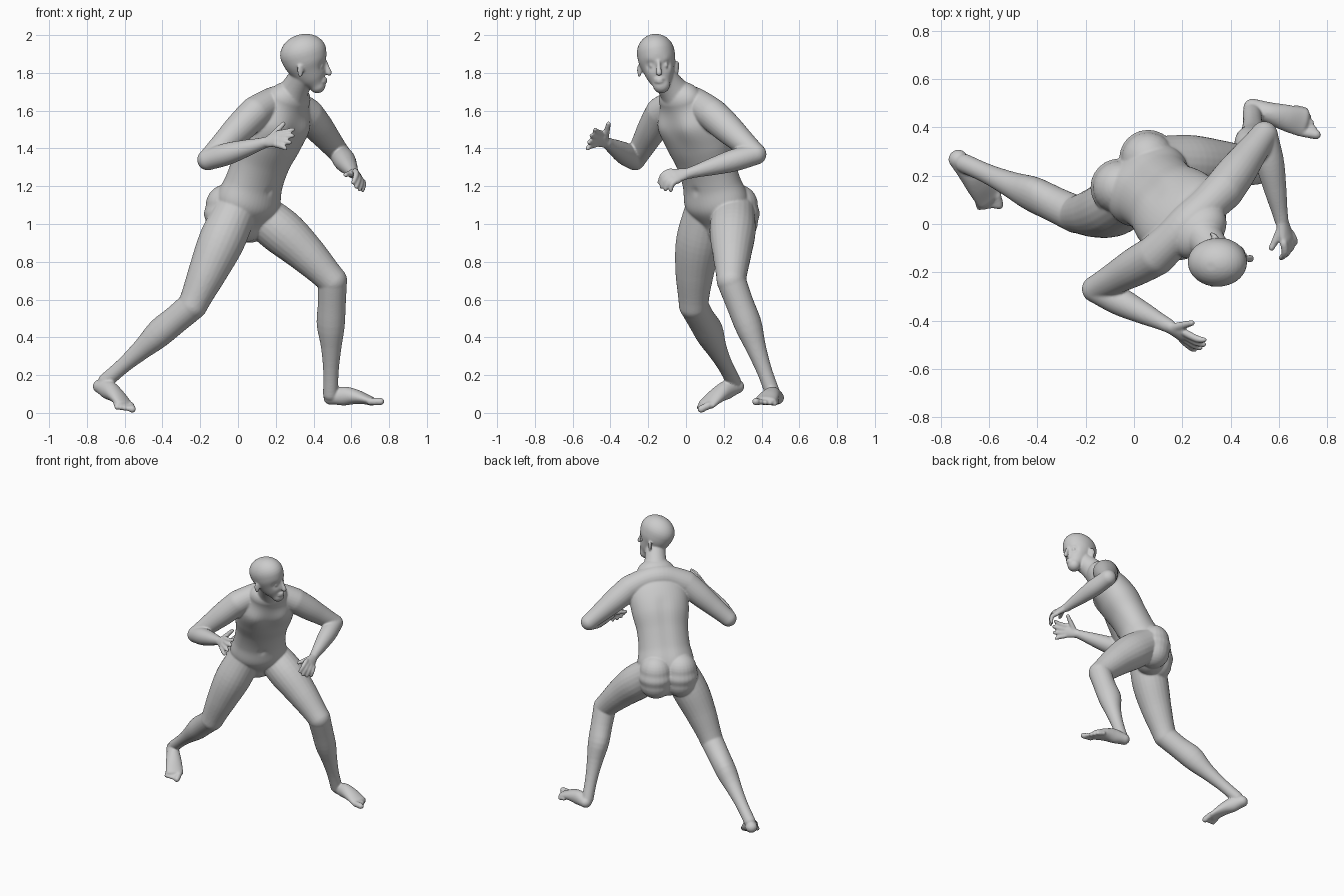
import bpy, bmesh, math
from mathutils import Vector as V

if "Cube" in bpy.data.objects:
    bpy.data.objects.remove(bpy.data.objects["Cube"])

LEFT, FRONT, UP = V((.7, .7, 0)), V((.7, -.7, 0)), V((0, 0, 1))
STILL = V((0, 0, 0))
bm = bmesh.new()


def along(values, t):
    """Smoothly sample an evenly spaced list of radii."""
    last = len(values) - 1
    i = min(int(t * last), last - 1)
    f = t * last - i
    start, end = values[i], values[i + 1]
    rise = end - start
    slope_in = (end - values[max(i - 1, 0)]) / 2
    slope_out = (values[min(i + 2, last)] - start) / 2
    return (start + f * slope_in + f * f * (3 * rise - 2 * slope_in - slope_out)
            + f ** 3 * (slope_in + slope_out - 2 * rise))


def loft(start, end, widths, depths=None, side=UP, bow=STILL, sides=24, steps=16):
    """Round-ended form from start to end, bowed sideways, with profiled radii."""
    start, end = V(start), V(end)
    depths = depths or widths
    dome = [math.pi / 2 * k / 8 for k in range(1, 8)]
    rings = []
    for i in range(steps + 1):
        t = i / steps
        centre = start.lerp(end, t) + bow * math.sin(math.pi * t)
        tangent = (end - start + bow * math.pi * math.cos(math.pi * t)).normalized()
        across = (side - tangent * side.dot(tangent)).normalized()
        through = tangent.cross(across)
        width, depth = along(widths, t), along(depths, t)
        angles = [0]
        if i == 0:
            angles = [-a for a in reversed(dome)] + angles
        if i == steps:
            angles += dome
        for tilt in angles:
            middle = centre + tangent * math.sin(tilt) * min(width, depth)
            ring = []
            for j in range(sides):
                turn = math.tau * j / sides
                offset = across * math.cos(turn) * width + through * math.sin(turn) * depth
                ring.append(bm.verts.new(middle + offset * math.cos(tilt)))
            rings.append(ring)
    for low, high in zip(rings, rings[1:]):
        for j in range(sides):
            k = (j + 1) % sides
            bm.faces.new((low[j], low[k], high[k], high[j]))
    bm.faces.new(reversed(rings[0]))
    bm.faces.new(rings[-1])
    return [vert for ring in rings for vert in ring]


def push(verts, centre, radius, move):
    """Soft sculpting dab."""
    for vert in verts:
        vert.co += move * math.exp(-((vert.co - centre).length / radius) ** 2)


def hand(wrist, index, little, index_tip, little_tip, thumb_tip, bow):
    """Palm, four curled fingers and a thumb."""
    wrist, index, little = V(wrist), V(index), V(little)
    index_tip, little_tip = V(index_tip), V(little_tip)
    middle = index.lerp(little, .5)
    span = little - index
    loft(wrist, middle, (.028, .037, .043), (.027, .022, .018), span)
    for i in range(4):
        base, tip = index.lerp(little, i / 3), index_tip.lerp(little_tip, i / 3)
        tip += (tip - base) * .2 * math.sin(math.pi * i / 3)
        loft(base, tip, (.016, .015, .012), side=span, bow=V(bow), sides=12)
    loft(wrist.lerp(index, .35), thumb_tip, (.02, .017, .013), side=span, sides=12)


def foot(heel, ball, big, little, big_tip, little_tip, side):
    """Wedge-shaped foot with five toes."""
    loft(heel, ball, (.04, .045, .055, .06), (.037, .05, .038, .024), V(side), UP * .016)
    for i in range(5):
        radius = .02 if i == 0 else .014
        loft(V(big).lerp(V(little), i / 4), V(big_tip).lerp(V(little_tip), i / 4),
             (radius, radius), sides=12)


def arm(shoulder, elbow, wrist):
    loft(shoulder, elbow, (.085, .08, .067, .056))
    loft(elbow, wrist, (.056, .059, .046, .03))


def leg(hip, knee, ankle, thigh_bow, calf):
    """Thigh and shin, with a calf swelling towards the back."""
    loft(hip, knee, (.115, .122, .102, .078), side=LEFT, bow=thigh_bow)
    shin = loft(knee, ankle, (.077, .073, .07, .053, .041, .04), side=LEFT)
    push(shin, V(knee).lerp(V(ankle), .35) + calf * 5, .09, calf)


# Torso with chest, spine groove, navel and buttocks
pelvis, nape = V((.02, .19, 1)), V((.27, -.03, 1.66))
torso = loft(pelvis, nape, (.13, .19, .175, .175, .195, .195, .13),
             (.1, .145, .13, .13, .14, .125, .095), LEFT, FRONT * -.03, 48, 48)
chest = pelvis.lerp(nape, .75) + FRONT * .1
for s in (-1, 1):
    push(torso, chest + LEFT * s * .1, .08, FRONT * .025)
    seat = pelvis + LEFT * s * .085 - FRONT * .03
    loft(seat + UP * .01, seat + UP * .1, (.11, .12, .11), side=LEFT)
push(torso, pelvis.lerp(nape, .27) + FRONT * .1, .02, FRONT * -.02)
for i in range(13):
    push(torso, pelvis.lerp(nape, .25 + i / 20) - FRONT * .2, .045, FRONT * .006)

# Shoulder girdle and neck
right_shoulder, left_shoulder = (.09, -.13, 1.59), (.37, .14, 1.58)
loft(right_shoulder, left_shoulder, (.085, .08, .085, .08, .085), bow=UP * .065)
loft(nape, (.35, -.135, 1.8), (.09, .073, .068), side=LEFT)

# Head and face
head = loft((.42, -.13, 1.735), (.345, -.16, 1.905), (.045, .067, .083, .097, .1),
            (.043, .076, .098, .116, .124), V((0, 1, .1)), V((-.008, 0, 0)), 56, 48)
for s in (-1, 1):
    eye = V((.441, -.145 + s * .038, 1.84))
    push(head, eye, .024, V((-.02, 0, 0)))
    push(head, eye + UP * .03, .02, V((.006, 0, 0)))
    loft(eye - UP * .003, eye + UP * .003, (.012, .012), side=FRONT, sides=16)
    ear = V((.33, -.147 + s * .1, 1.82 + s * .01))
    loft(ear - UP * .025, ear + UP * .025, (.012, .02, .018), (.007, .009, .008), V((1, -s / 2, 0)))
loft((.463, -.146, 1.86), (.482, -.143, 1.8), (.01, .012, .016), side=LEFT)
for lip in (1.753, 1.767):
    loft((.452, -.165, lip), (.452, -.115, lip), (.005, .008, .005), bow=V((.014, 0, 0)))

# Arms and hands
right_wrist, left_wrist = (.14, -.42, 1.43), (.61, .02, 1.27)
arm(right_shoulder, (-.16, -.27, 1.34), right_wrist)
hand(right_wrist, (.21, -.45, 1.48), (.2, -.48, 1.42),
     (.29, -.48, 1.5), (.25, -.52, 1.4), (.24, -.41, 1.53), (.01, -.01, 0))
arm(left_shoulder, (.54, .37, 1.37), left_wrist)
hand(left_wrist, (.62, -.08, 1.28), (.65, -.04, 1.23),
     (.61, -.14, 1.22), (.66, -.08, 1.18), (.57, -.1, 1.26), (.01, -.01, .01))

# Left leg planted in front
leg((.1, .25, 1.06), (.5, .24, .7), (.49, .46, .1), UP * .02, V((-.012, .01, 0)))
foot((.49, .48, .08), (.7, .42, .065), (.7, .38, .06), (.67, .48, .06),
     (.755, .37, .06), (.71, .47, .05), (.2, 1, 0))

# Right leg trailing on the ball of the foot
leg((-.01, .11, 1.08), (-.24, .04, .57), (-.7, .25, .17), V((0, -.02, 0)), V((-.006, .012, .012)))
foot((-.73, .27, .14), (-.6, .11, .045), (-.57, .12, .04), (-.65, .11, .06),
     (-.56, .08, .02), (-.64, .07, .03), (.8, .6, -.2))

# Fuse every part into one skin
mesh = bpy.data.meshes.new("body")
bm.normal_update()
bm.to_mesh(mesh)
bm.free()
body = bpy.data.objects.new("body", mesh)
bpy.context.scene.collection.objects.link(body)
fuse = body.modifiers.new("fuse", 'REMESH')
fuse.mode, fuse.voxel_size, fuse.use_smooth_shade = 'VOXEL', .006, True
soften = body.modifiers.new("soften", 'SMOOTH')
soften.factor, soften.iterations = .5, 6

# Plain grey skin
skin = bpy.data.materials.new("grey_skin")
skin.use_nodes = True
grey = (.6, .6, .6, 1)
skin.diffuse_color = grey
skin.node_tree.nodes["Principled BSDF"].inputs["Base Color"].default_value = grey
mesh.materials.append(skin)
